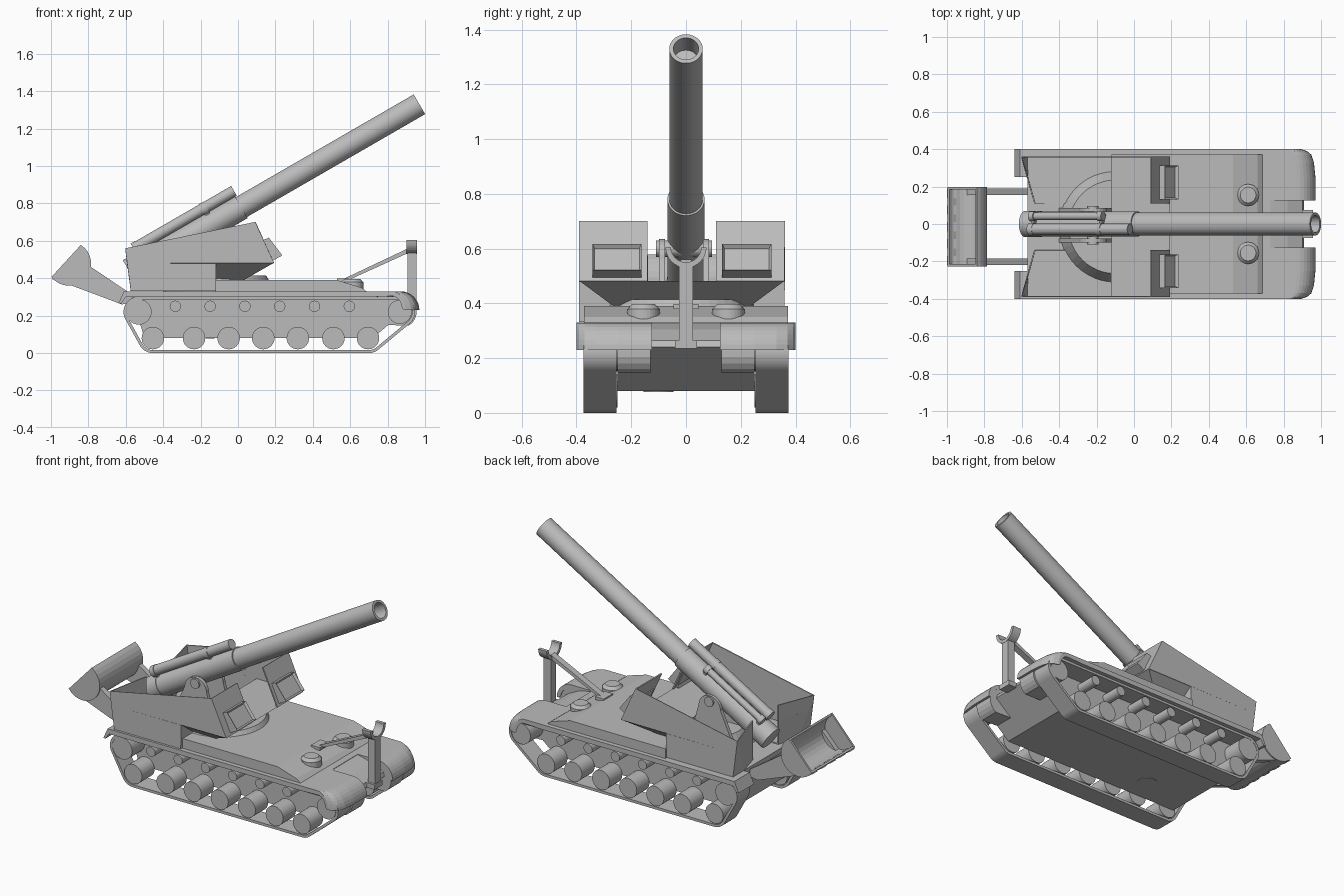
import bpy, bmesh, math
from mathutils import Vector as V

if "Cube" in bpy.data.objects:
    bpy.data.objects.remove(bpy.data.objects["Cube"])

grey = bpy.data.materials.new("armour_grey")
grey.use_nodes = True
TONE = (0.5, 0.5, 0.5, 1)
grey.diffuse_color = TONE
grey.node_tree.nodes["Principled BSDF"].inputs["Base Color"].default_value = TONE
parts = []
TY = -0.015      # the turret sits slightly off centre
SIDES = (("left", 1), ("right", -1))


def finish(name, bm):
    bmesh.ops.recalc_face_normals(bm, faces=bm.faces[:])
    me = bpy.data.meshes.new(name)
    bm.to_mesh(me)
    bm.free()
    me.materials.append(grey)
    ob = bpy.data.objects.new(name, me)
    bpy.context.collection.objects.link(ob)
    parts.append(ob)
    return ob


def loft(rings, closed=False):
    """Skin a list of rings; cap the ends unless the loft is closed."""
    bm = bmesh.new()
    rows = [[bm.verts.new(p) for p in r] for r in rings]
    n = len(rows[0])
    pairs = list(zip(rows, rows[1:]))
    if closed:
        pairs.append((rows[-1], rows[0]))
    for a, b in pairs:
        for i in range(n):
            j = (i + 1) % n
            bm.faces.new((a[i], a[j], b[j], b[i]))
    if not closed:
        bm.faces.new(rows[0])
        bm.faces.new(rows[-1])
    return bm


def prism(name, pts, y0, y1):
    """Side profile (x, z) extruded across y."""
    return finish(name, loft([[(x, y, z) for x, z in pts] for y in (y0, y1)]))


def box(name, x, y, z):
    return prism(name, [(x[0], z[0]), (x[1], z[0]), (x[1], z[1]), (x[0], z[1])], *y)


def tube(name, p0, p1, r0, r1=None, bore=0, depth=0, n=32):
    """Cylinder or cone between two points, optionally bored at the far end."""
    p0, p1 = V(p0), V(p1)
    d = (p1 - p0).normalized()
    u = d.orthogonal().normalized()
    w = d.cross(u)
    steps = [(p0, r0), (p1, r0 if r1 is None else r1)]
    if bore:
        steps += [(p1, bore), (p1 - d * depth, bore)]
    ang = [2 * math.pi * i / n for i in range(n)]
    return finish(name, loft([[c + (u * math.cos(a) + w * math.sin(a)) * r for a in ang]
                              for c, r in steps]))


def arc(cx, cz, r, a0, a1, n):
    return [(cx + r * math.cos(math.radians(a0 + (a1 - a0) * i / n)),
             cz + r * math.sin(math.radians(a0 + (a1 - a0) * i / n))) for i in range(n + 1)]


# Hull and deck
prism("hull", [(-.57, .31), (-.5, .08), (.72, .08), (.91, .24), (.9, .265), (.82, .305), (.72, .33)],
      -.25, .25)
box("fender_deck", (-.57, .73), (-.4, .4), (.3, .33))
prism("upper_deck", [(-.12, .32), (-.12, .39), (.53, .39), (.66, .35), (.7, .32)], -.372, .372)
tube("belly_hatch", (-.18, -.1, .077), (-.18, -.1, .09), .055)

# Front fender lobes, rounded at the outer corner, and rear flaps
lobe = ([(.72, .33)] + arc(.87, .23, .1, 90, 0, 8)
        + [(.955, .23)] + arc(.87, .23, .075, 10, 90, 6) + [(.72, .3)])
for side, s in SIDES:
    rings = []
    for y, cut in ((.125, 0), (.25, 0), (.33, .008), (.37, .022), (.39, .045), (.4, .075)):
        rings.append([(x - cut * max(0, (x - .72) / .25), s * y, z) for x, z in lobe])
    finish("front_fender_" + side, loft(rings))
    prism("drive_cover_" + side, [(.74, .32), (.87, .32)] + arc(.87, .22, .085, 70, -60, 8)
          + [(.8, .15)], s * .13, s * .25)
    prism("rear_flap_" + side, [(-.57, .33), (-.61, .33), (-.64, .265), (-.625, .265), (-.6, .3),
                                (-.57, .3)], s * .25, s * .4)

# Running gear: band wrapped round the wheels
WRAP = ((-.53, .22, .082), (.865, .22, .082), (-.455, .08, .08), (.7, .08, .08))
for side, s in SIDES:
    outer, inner = [], []
    for k in range(72):
        d = V((math.cos(k * math.pi / 36), math.sin(k * math.pi / 36)))
        cx, cz, r = max(WRAP, key=lambda c: c[0] * d.x + c[1] * d.y + c[2])
        outer.append((cx + r * d.x, cz + r * d.y))
        inner.append((cx + (r - .016) * d.x, cz + (r - .016) * d.y))
    ya, yb = s * .253, s * .375
    finish("track_" + side, loft([[(x, y, z) for x, z in pts] for pts, y in
                                  ((outer, ya), (outer, yb), (inner, yb), (inner, ya))], True))
    wheels = [("drive_wheel", .865, .22, .064), ("idler_wheel", -.53, .22, .068)]
    wheels += [("road_wheel", x, .08, .06) for x in (-.455, -.235, -.05, .135, .32, .51, .695)]
    wheels += [("return_roller", -.335 + .186 * i, .25, .03) for i in range(6)]
    for name, x, z, r in wheels:
        tube(name + "_" + side, (x, s * .25, z), (x, s * .373, z), r)

# Driver hatches
for side, s in SIDES:
    tube("hatch_" + side, (.61, s * .155, .34), (.61, s * .155, .38), .06)
    tube("hatch_lid_" + side, (.61, s * .155, .38), (.61, s * .155, .397), .058, .042)

# Travel lock at the nose
box("lock_foot", (.89, .96), (-.04, .04), (.235, .265))
box("lock_post", (.905, .955), (-.026, .026), (.24, .545))
cradle = arc(0, .605, .075, 180, 360, 16) + arc(0, .605, .055, 360, 180, 16)
finish("lock_cradle", loft([[(x, y, z) for y, z in cradle] for x in (.9, .957)]))
prism("lock_brace", [(.91, .56), (.91, .535), (.58, .385), (.54, .385)], -.02, .02)
box("brace_anchor", (.53, .59), (-.045, .045), (.38, .398))

# Turret: plan outline raised, sliced by sloped planes, then opened into plate walls
PLAN = [(-.6, .373), (.3, .373), (.3, .125), (-.53, .125)]
ROOF = ((-.6, 0, .56), (-.14, 0, .69))
FRONT = ((.09, 0, .7), (.22, 0, .1))
REAR = ((-.6, 0, .56), (-.23, 0, -.03))
STEP = ((-.12, 0, .4), (1, 0, 0))


def armour(name, s, z0, z1, planes, keep_floor):
    bm = loft([[(x, TY + s * y, z) for x, y in PLAN] for z in (z0, z1)])
    for co, no in planes:
        bmesh.ops.bisect_plane(bm, geom=bm.verts[:] + bm.edges[:] + bm.faces[:], dist=1e-5,
                               plane_co=co, plane_no=no, clear_outer=True)
        bmesh.ops.holes_fill(bm, edges=[e for e in bm.edges if e.is_boundary], sides=0)
    bmesh.ops.recalc_face_normals(bm, faces=bm.faces[:])
    bm.normal_update()
    bmesh.ops.delete(bm, context="FACES", geom=[
        f for f in bm.faces if f.normal.z > .9 or f.normal.y * s < -.9
        or (f.normal.z < -.9 and not keep_floor)])
    plate = finish(name, bm).modifiers.new("plate", "SOLIDIFY")
    plate.thickness = .008
    plate.offset = 0


for side, s in SIDES:
    armour("turret_wall_" + side, s, .48, .85, (ROOF, FRONT, REAR), False)
    armour("turret_base_" + side, s, .335, .48, (STEP, REAR), True)
    # Hooded sight box with recessed front
    yc = TY + s * .237
    hood = prism("sight_box_" + side, [(.125, .6), (.165, .617), (.237, .522), (.165, .482), (.17, .5)],
                 yc - .09, yc + .09)
    bm = bmesh.new()
    bm.from_mesh(hood.data)
    face = max(bm.faces, key=lambda f: f.normal.dot(V((.8, 0, .6))))
    bmesh.ops.inset_region(bm, faces=[face], thickness=.012)
    bmesh.ops.translate(bm, verts=face.verts[:], vec=face.normal * -.015)
    bm.to_mesh(hood.data)
    bm.free()

# Overhanging front floor and turret ring
finish("turret_floor", loft([[(-.12, TY - y, z), (x, TY - y, z), (x, TY + y, z), (-.12, TY + y, z)]
                             for x, y, z in ((.03, .25, .39), (.19, .373, .481))]))
tube("turret_ring", (-.1, TY, .33), (-.1, TY, .415), .3, .25, n=48)

# Gun, laid along an inclined axis
AXIS = V((math.cos(math.radians(30)), 0, math.sin(math.radians(30))))
UP = V((-AXIS.z, 0, AXIS.x))
MUZZLE = V((.97, 0, 1.33))


def along(t, y=0, h=0):
    """Point at distance t behind the muzzle, offset sideways and above the bore."""
    return MUZZLE - AXIS * t + V((0, y, 0)) + UP * h


tube("barrel", along(1.5), MUZZLE, .061, bore=.046, depth=.09, n=40)
tube("barrel_sleeve", along(1.78), along(1.1), .068, n=40)
tube("breech", along(1.79), along(1.7), .071, n=40)
tube("recuperator", along(1.7, -.028, .095), along(1.09, -.028, .095), .03)
tube("buffer", along(1.7, .042, .088), along(1.28, .042, .088), .02)
for t in (1.69, 1.27):
    tube("recuperator_collar", along(t + .02, -.028, .093), along(t - .01, -.028, .093), .034)
    tube("buffer_collar", along(t + .02, .042, .088), along(t - .01, .042, .088), .026)
    finish("cylinder_bracket", loft([[along(q, -.04, .05), along(q, .05, .05), along(q, .05, .09),
                                      along(q, -.04, .09)] for q in (t + .015, t - .005)]))

# Trunnion cheeks
for side, s in SIDES:
    prism("trunnion_cheek_" + side, [(-.4, .33), (-.08, .33)] + arc(-.22, .56, .075, 0, 180, 12),
          s * .07 + TY / 2, s * .092 + TY / 2)
tube("trunnion_pin", (-.22, -.11, .6), (-.22, .095, .6), .03)

# Recoil spade at the rear: curved scoop, end plates, teeth and arms
scoop = arc(-.903, .478, .118, 217, 418, 16)
prism("spade_scoop", scoop + arc(-.903, .478, .106, 418, 217, 16), TY - .21, TY + .21)
for side, s in SIDES:
    prism("spade_end_" + side, scoop, TY + s * .2, TY + s * .212)
    prism("spade_arm_" + side, [(-.8, .47), (-.57, .315), (-.57, .27), (-.62, .26), (-.9, .365)],
          TY + s * .17, TY + s * .205)
for i in range(5):
    y = TY - .18 + .09 * i
    prism("spade_tooth", [(-1, .4), (-.95, .37), (-.95, .39)], y - .025, y + .025)

# Smooth the round parts, keep the plate edges crisp
for ob in bpy.context.view_layer.objects:
    ob.select_set(ob in parts)
bpy.context.view_layer.objects.active = parts[0]
bpy.ops.object.shade_smooth_by_angle(angle=math.radians(30))
